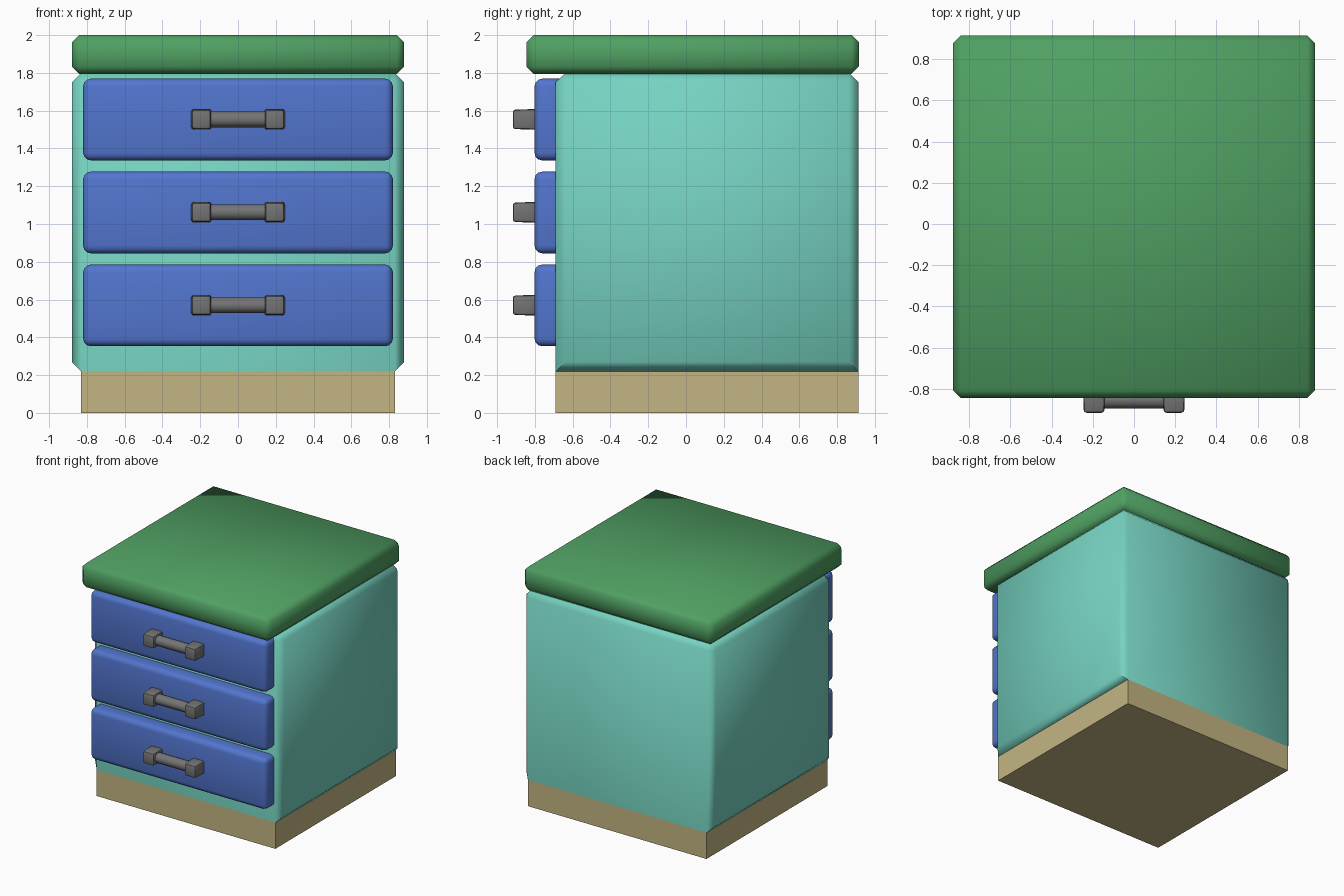
import bpy, bmesh, math

if "Cube" in bpy.data.objects:
    bpy.data.objects.remove(bpy.data.objects["Cube"])


def lin(c):
    c /= 255
    return c / 12.92 if c <= 0.04045 else ((c + 0.055) / 1.055) ** 2.4


def material(name, r, g, b):
    m = bpy.data.materials.new(name)
    m.diffuse_color = (lin(r), lin(g), lin(b), 1)
    m.use_nodes = True
    m.node_tree.nodes["Principled BSDF"].inputs["Base Color"].default_value = m.diffuse_color
    return m


GREEN = material("green", 80, 160, 99)
BLUE = material("blue", 82, 117, 206)
TEAL = material("teal", 118, 211, 193)
TAN = material("tan", 196, 181, 131)
GREY = material("grey", 116, 116, 116)


def finish(name, bm, mat, angle=None):
    bmesh.ops.recalc_face_normals(bm, faces=bm.faces[:])
    me = bpy.data.meshes.new(name)
    bm.to_mesh(me)
    bm.free()
    ob = bpy.data.objects.new(name, me)
    bpy.context.collection.objects.link(ob)
    me.materials.append(mat)
    if angle:
        bpy.ops.object.select_all(action='DESELECT')
        ob.select_set(True)
        bpy.context.view_layer.objects.active = ob
        bpy.ops.object.shade_smooth_by_angle(angle=math.radians(angle))
    return ob


def box(name, x, y, z, mat, bevel=0, segments=1, front_taper=1, angle=None):
    bm = bmesh.new()
    bmesh.ops.create_cube(bm, size=1)
    for v in bm.verts:
        t = front_taper if v.co.y < 0 else 1
        v.co = ((x[0] + x[1]) / 2 + v.co.x * t * (x[1] - x[0]),
                (y[0] + y[1]) / 2 + v.co.y * (y[1] - y[0]),
                (z[0] + z[1]) / 2 + v.co.z * t * (z[1] - z[0]))
    if bevel:
        bmesh.ops.bevel(bm, geom=bm.edges[:], offset=bevel, segments=segments,
                        profile=0.5, affect='EDGES')
    return finish(name, bm, mat, angle)


# plinth
box("plinth", (-0.83, 0.83), (-0.69, 0.913), (0, 0.22), TAN)

# cabinet body: chamfered everywhere except along the bottom front and back
bm = bmesh.new()
for s in (-1, 1):
    for y in (-0.69, 0.913):
        yi = y + (0.05 if y < 0 else -0.05)
        for p in ((0.83, y, 0.22), (0.83, y, 1.75), (0.88, yi, 0.27),
                  (0.88, yi, 1.75), (0.83, yi, 1.8)):
            bm.verts.new((s * p[0], p[1], p[2]))
bmesh.ops.convex_hull(bm, input=bm.verts[:])
bmesh.ops.dissolve_limit(bm, angle_limit=0.01, verts=bm.verts[:], edges=bm.edges[:])
finish("cabinet_body", bm, TEAL, 50)

# worktop slab
box("worktop", (-0.88, 0.88), (-0.845, 0.915), (1.795, 2.0), GREEN, 0.038, angle=50)

# drawers, each with a bar handle between two blocks
for i, (z0, z1) in enumerate(((0.353, 0.785), (0.845, 1.277), (1.337, 1.769))):
    n = i + 1
    zc = (z0 + z1) / 2 + 0.001
    box(f"drawer_{n}", (-0.82, 0.82), (-0.802, -0.63), (z0, z1), BLUE, 0.04, 3, angle=40)
    for side, s in (("left", -1), ("right", 1)):
        box(f"handle_block_{n}_{side}", sorted((s * 0.14, s * 0.248)), (-0.917, -0.79),
            (zc - 0.055, zc + 0.055), GREY, 0.014, 2, 0.93, 40)
    bm = bmesh.new()
    bmesh.ops.create_cone(bm, cap_ends=True, segments=12, radius1=0.042,
                          radius2=0.042, depth=0.34)
    for v in bm.verts:
        v.co = (v.co.z, v.co.x - 0.855, v.co.y + zc)
    finish(f"handle_bar_{n}", bm, GREY, 40)
